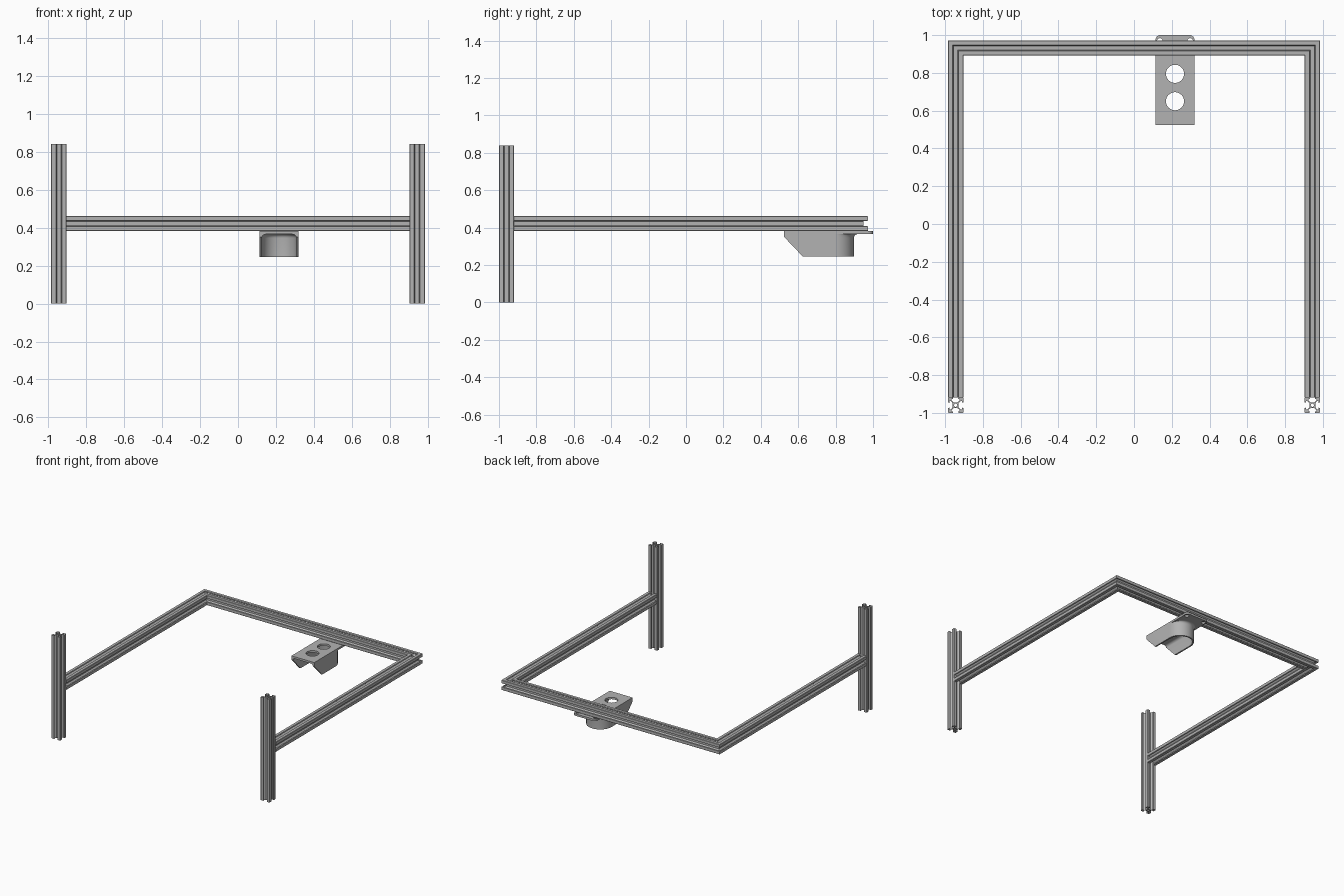
import bpy, bmesh, math
from mathutils import Vector

cube = bpy.data.objects.get("Cube")
if cube:
    bpy.data.objects.remove(cube, do_unlink=True)

GREY = (0.45, 0.45, 0.45, 1)
mat = bpy.data.materials.new("aluminium grey")
mat.use_nodes = True
mat.diffuse_color = GREY
mat.node_tree.nodes["Principled BSDF"].inputs["Base Color"].default_value = GREY


def solid(name, sections, cut=None, smooth=False):
    """Join matching sections (each a list of closed loops) and cap both ends."""
    bm = bmesh.new()
    rings = [[[bm.verts.new(p) for p in loop] for loop in sec] for sec in sections]
    for lower, upper in zip(rings, rings[1:]):
        for a, b in zip(lower, upper):
            for i in range(len(a)):
                bm.faces.new((a[i - 1], a[i], b[i], b[i - 1]))
    for sec in (rings[0], rings[-1]):
        edges = [bm.edges.get((r[i - 1], r[i])) for r in sec for i in range(len(r))]
        bmesh.ops.triangle_fill(bm, edges=edges, use_beauty=True)
    if cut:
        geom = bm.verts[:] + bm.edges[:] + bm.faces[:]
        bmesh.ops.bisect_plane(bm, geom=geom, plane_co=cut[0], plane_no=cut[1], clear_outer=True)
        bmesh.ops.holes_fill(bm, edges=[e for e in bm.edges if e.is_boundary])
    bmesh.ops.recalc_face_normals(bm, faces=bm.faces)
    mesh = bpy.data.meshes.new(name)
    bm.to_mesh(mesh)
    bm.free()
    mesh.materials.append(mat)
    obj = bpy.data.objects.new(name, mesh)
    bpy.context.collection.objects.link(obj)
    if smooth:
        bpy.ops.object.select_all(action="DESELECT")
        obj.select_set(True)
        bpy.context.view_layer.objects.active = obj
        bpy.ops.object.shade_smooth_by_angle(angle=math.radians(35))
    return obj


def arc(cx, cy, r, start, end, n):
    return [(cx + r * math.cos(math.radians(start + (end - start) * i / n)),
             cy + r * math.sin(math.radians(start + (end - start) * i / n))) for i in range(n + 1)]


def circle(cx, cy, r, n):
    return arc(cx, cy, r, 0, 360, n)[:-1]


# Slotted square bar profile: one quarter turned four times, plus a centre bore
HALF = 0.0405
U = HALF / 10
quarter = [(3.9, -2.6), (3.9, 2.6), (6.4, 5.3), (8.2, 5.3), (8.2, 3.1), (10, 3.9),
           (10, 9.4), (9.4, 10), (3.9, 10), (3.1, 8.2), (5.3, 8.2), (5.3, 6.4)]
profile = []
for k in range(4):
    for a, b in quarter:
        for _ in range(k):
            a, b = -b, a
        profile.append((a * U, b * U))
bar_loops = [profile, circle(0, 0, 2.1 * U, 16)]


def sweep(name, places):
    return solid(name, [[[f(a, b) for a, b in loop] for loop in bar_loops] for f in places])


# Frame: two side rails and the back rail with mitred corners
BX, BY, RAIL_Z, FRONT = 0.944, 0.932, 0.422, -0.919
sweep("rail_frame", [
    lambda a, b: (-BX - a, FRONT, RAIL_Z + b),
    lambda a, b: (-BX - a, BY + a, RAIL_Z + b),
    lambda a, b: (BX + a, BY + a, RAIL_Z + b),
    lambda a, b: (BX + a, FRONT, RAIL_Z + b)])

# Upright posts at the front
for side, s in (("left", 1), ("right", -1)):
    sweep(side + "_post", [lambda a, b, z=z: (s * BX + a, FRONT - HALF + b, z) for z in (0, 0.84)])

# Bracket plate under the back rail
CX, CY, HW = 0.217, 0.795, 0.103
TOP = RAIL_Z - HALF
UNDER = TOP - 0.016
outline = [(CX - HW, 0.525), (CX + HW, 0.525)]
outline += arc(CX + HW - 0.025, 0.975, 0.025, 0, 90, 6)
outline += arc(CX - HW + 0.025, 0.975, 0.025, 90, 180, 6)
holes = [circle(CX, y, 0.048, 32) for y in (0.65, CY)]
holes += [circle(CX + s * 0.08, 0.968, 0.016, 16) for s in (-1, 1)]
solid("bracket_plate", [[[(x, y, z) for x, y in loop] for loop in [outline] + holes]
                        for z in (UNDER, TOP)], smooth=True)


# Bracket wall: U-shaped skirt, open at the front and below, filleted into the plate
def skirt(z, flare, inner):
    outer = [(CX + HW, 0.525)] + arc(CX, CY, HW, 0, 180, 32) + [(CX - HW, 0.525)]
    outer = [(x, y + flare * max(0, (y - CY) / HW)) for x, y in outer]
    inside = [(CX - inner, 0.525)] + arc(CX, CY, inner, 180, 0, 32) + [(CX + inner, 0.525)]
    return [[(x, y, z) for x, y in outer + inside]]


levels = [(0.245, 0, 0.091)]
for i in range(6):
    t = math.radians(i * 18)
    drop = 0.02 * (1 - math.sin(t))
    grow = 0.02 * (1 - math.cos(t))
    levels.append((UNDER - drop, grow, 0.091 - grow))
solid("bracket_skirt", [skirt(*lv) for lv in levels],
      cut=(Vector((0, 0.525, 0.35)), Vector((0, -0.105, -0.1))), smooth=True)
